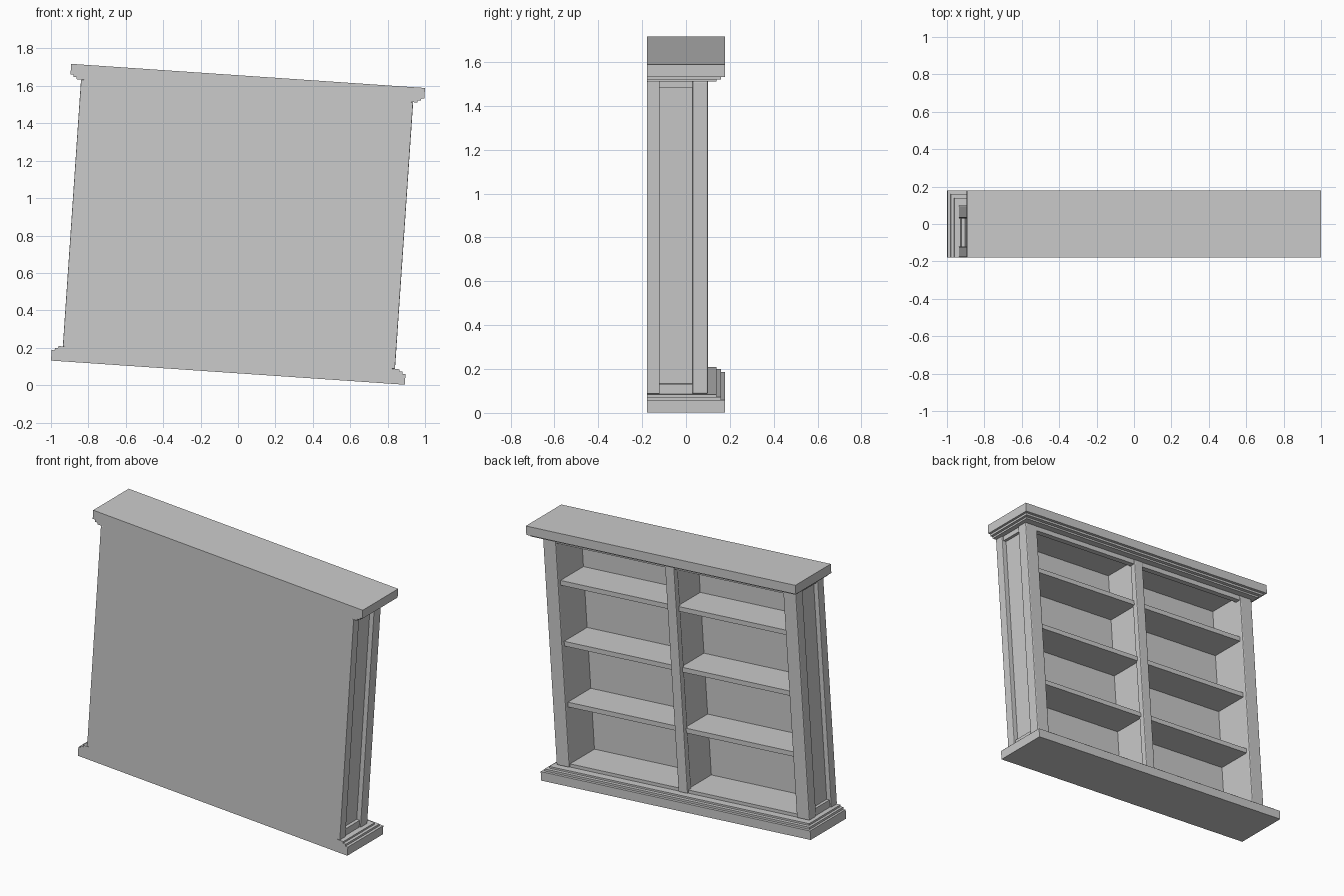
import bpy
import bmesh
from math import radians
from mathutils import Matrix, Vector

if "Cube" in bpy.data.objects:
    bpy.data.objects.remove(bpy.data.objects["Cube"], do_unlink=True)

grey = bpy.data.materials.new("plain grey")
grey.use_nodes = True
grey.diffuse_color = (0.6, 0.6, 0.6, 1)
grey.node_tree.nodes["Principled BSDF"].inputs["Base Color"].default_value = (0.6, 0.6, 0.6, 1)

# The whole bookcase leans a few degrees towards +x
HEIGHT = 1.59
LEAN = (Matrix.Translation((0, 0, 0.86)) @ Matrix.Rotation(radians(3.9), 4, "Y")
        @ Matrix.Translation((0, 0, -HEIGHT / 2)))


def box(name, x, y, z, bevel=0):
    """Box from (min, max) ranges along each axis of the upright bookcase."""
    bm = bmesh.new()
    bmesh.ops.create_cube(bm, size=1)
    low, high = (Vector(p) for p in zip(x, y, z))
    bmesh.ops.scale(bm, vec=high - low, verts=bm.verts)
    bmesh.ops.translate(bm, vec=(low + high) / 2, verts=bm.verts)
    mesh = bpy.data.meshes.new(name)
    bm.to_mesh(mesh)
    bm.free()
    mesh.materials.append(grey)
    ob = bpy.data.objects.new(name, mesh)
    bpy.context.collection.objects.link(ob)
    ob.matrix_world = LEAN
    if bevel:
        mod = ob.modifiers.new("soft edge", "BEVEL")
        mod.width = bevel
        mod.segments = 2
    return ob


BACK, FACE = -0.178, 0.10       # depth of the carcass
HALF = 0.89                     # half width of the carcass
JAMB = 0.80                     # half width of the opening
LOW, TOP = 0.08, HEIGHT - 0.08  # carcass bottom and top

# Stepped plinth and matching cornice: half width, front depth, lower and upper level
steps = [("slab", 0.948, 0.178, 0.0, 0.056),
         ("large_step", 0.932, 0.160, 0.056, 0.069),
         ("small_step", 0.914, 0.138, 0.069, LOW)]
for part, half, front, z0, z1 in steps:
    box("plinth_" + part, (-half, half), (BACK, front), (z0, z1))
    box("cornice_" + part, (-half, half), (BACK, front), (HEIGHT - z1, HEIGHT - z0))

# Rear panel closing the case
box("rear_panel", (-HALF + 0.015, HALF - 0.015), (BACK, -0.155), (LOW, TOP))

# Framed sides, each with a recessed panel
for side, sign in (("right", -1), ("left", 1)):
    def span(a, b):
        return tuple(sorted((sign * a, sign * b)))
    box(side + "_side_panel", span(JAMB, HALF - 0.03), (-0.155, 0.05), (LOW, TOP))
    box(side + "_rear_stile", span(JAMB, HALF), (BACK, -0.12), (LOW, TOP), 0.004)
    box(side + "_front_stile", span(JAMB, HALF), (0.03, FACE), (LOW, TOP), 0.006)
    box(side + "_lower_rail", span(JAMB, HALF - 0.01), (-0.12, 0.03), (LOW, LOW + 0.045))
    box(side + "_upper_rail", span(JAMB, HALF - 0.01), (-0.12, 0.03), (TOP - 0.03, TOP))

    # Shelves of this bay
    for i in range(3):
        z = 0.48 + 0.38 * i
        box(f"{side}_shelf_{i + 1}", span(0.02, JAMB), (-0.155, 0.075), (z - 0.03, z))

# Upright between the two bays
box("centre_divider", (-0.022, 0.022), (-0.155, 0.07), (LOW, TOP))
box("centre_post", (-0.032, 0.032), (0.06, FACE), (LOW, TOP), 0.005)

# Bottom board and the rail below the cornice
box("bottom_board", (-JAMB, JAMB), (-0.155, 0.09), (LOW, LOW + 0.02))
box("top_rail", (-JAMB, JAMB), (0.06, 0.095), (TOP - 0.03, TOP))
